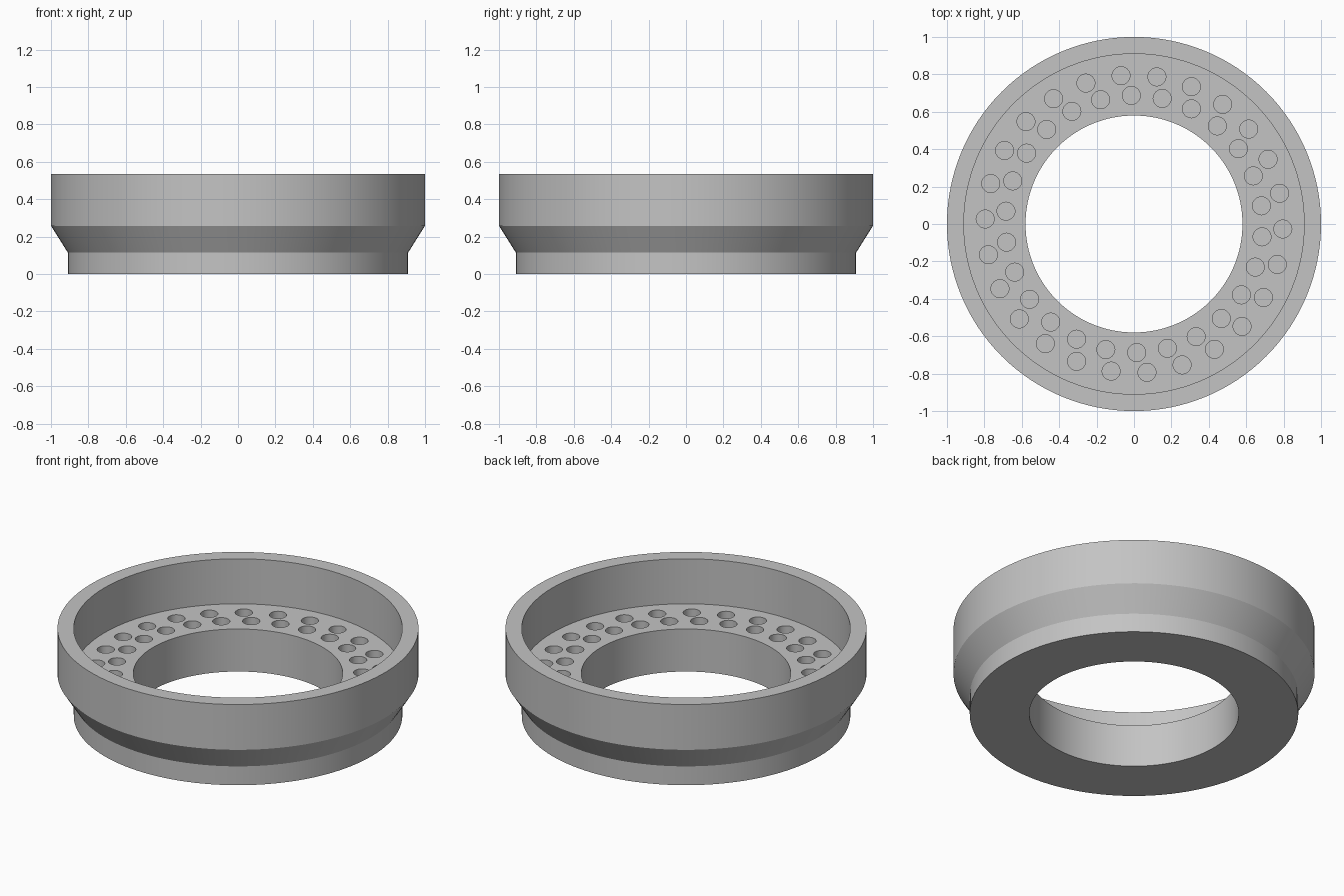
import bpy
import bmesh
from math import cos, sin, radians, tau
from mathutils import Matrix

cube = bpy.data.objects.get("Cube")
if cube:
    bpy.data.objects.remove(cube)

SEGMENTS = 128
FLOOR_Z = 0.26
HOLE_DEPTH = 0.13
HOLE_RADIUS = 0.048
HOLES_PER_ROW = 26

grey = bpy.data.materials.new("plain grey")
grey.use_nodes = True
colour = (0.55, 0.55, 0.55, 1)
grey.diffuse_color = colour
grey.node_tree.nodes["Principled BSDF"].inputs["Base Color"].default_value = colour


def add_object(name, bm):
    bmesh.ops.recalc_face_normals(bm, faces=bm.faces)
    mesh = bpy.data.meshes.new(name)
    bm.to_mesh(mesh)
    bm.free()
    mesh.materials.append(grey)
    obj = bpy.data.objects.new(name, mesh)
    bpy.context.collection.objects.link(obj)
    return obj


def lathe(name, profile):
    """Turn a closed (radius, z) profile around the z axis."""
    bm = bmesh.new()
    rings = []
    for i in range(SEGMENTS):
        a = tau * i / SEGMENTS
        rings.append([bm.verts.new((r * cos(a), r * sin(a), z)) for r, z in profile])
    for i, ring in enumerate(rings):
        after = rings[(i + 1) % SEGMENTS]
        for j in range(len(profile)):
            k = (j + 1) % len(profile)
            bm.faces.new((ring[j], after[j], after[k], ring[k]))
    return add_object(name, bm)


# Ring body: bore, stepped outer wall, rim and recessed floor
body = lathe("ring_body", [
    (0.58, 0), (0.91, 0), (0.91, 0.115), (1, 0.258),
    (1, 0.535), (0.91, 0.535), (0.91, FLOOR_Z), (0.58, FLOOR_Z),
])

# Two staggered rows of blind holes in the floor
bm = bmesh.new()
for row_radius, start in ((0.796, 95), (0.688, 91.2)):
    for i in range(HOLES_PER_ROW):
        a = radians(start) + tau * i / HOLES_PER_ROW
        place = Matrix.Translation((row_radius * cos(a), row_radius * sin(a), FLOOR_Z))
        bmesh.ops.create_cone(bm, cap_ends=True, segments=32, radius1=HOLE_RADIUS,
                              radius2=HOLE_RADIUS, depth=2 * HOLE_DEPTH, matrix=place)
cutter = add_object("hole_cutter", bm)
cutter.hide_render = True

cut = body.modifiers.new("holes", 'BOOLEAN')
cut.operation = 'DIFFERENCE'
cut.solver = 'EXACT'
cut.object = cutter

bpy.ops.object.select_all(action='DESELECT')
body.select_set(True)
bpy.context.view_layer.objects.active = body
bpy.ops.object.modifier_apply(modifier=cut.name)
bpy.data.objects.remove(cutter)

# Smooth round walls, crisp edges
bpy.ops.object.shade_smooth_by_angle(angle=radians(25))
